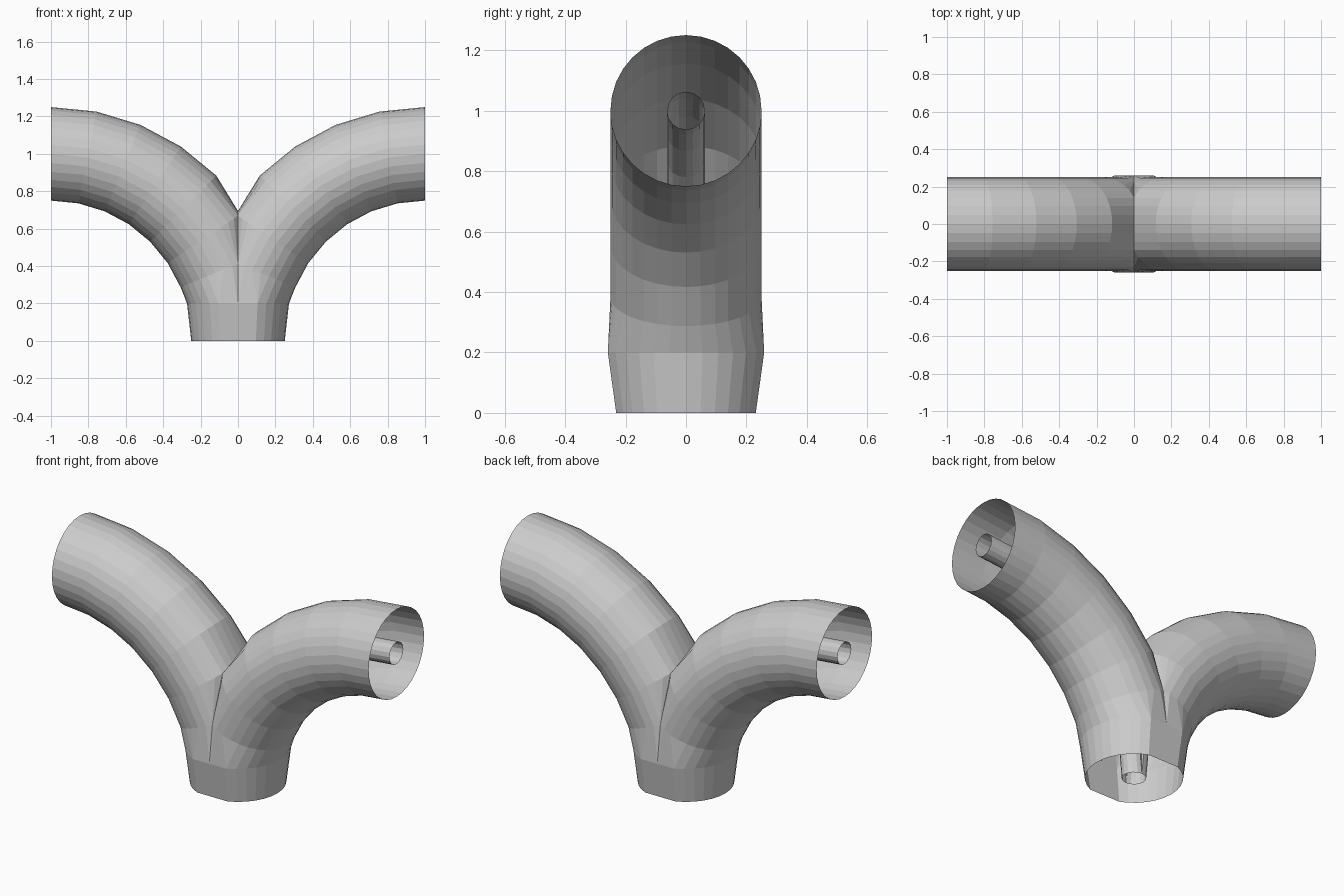
import bpy, bmesh
from math import sin, cos, radians

if "Cube" in bpy.data.objects:
    bpy.data.objects.remove(bpy.data.objects["Cube"])

R = 0.25          # outer pipe radius
STEP = 11.25      # bend angle per ring and side angle of the 32-sided pipe


def bend_point(side, theta, a, r):
    """Point on a quarter bend about (1, 0, 0); theta 90 = base, 0 = arm end."""
    rad = 1 - r * cos(radians(a))
    x = max(0.0, 1 - rad * sin(radians(theta)))
    return (side * x, r * sin(radians(a)), rad * cos(radians(theta)))


def add_face(bm, pts, side):
    """Add a face, dropping repeated points and faces inside the seam plane."""
    out = []
    for p in pts:
        if all(sum((u - v) ** 2 for u, v in zip(p, q)) > 1e-10 for q in out):
            out.append(p)
    if len(out) < 3 or all(abs(p[0]) < 1e-6 for p in out):
        return
    if side < 0:
        out.reverse()
    bm.faces.new([bm.verts.new(p) for p in out])


def finish(bm, name):
    bmesh.ops.remove_doubles(bm, verts=bm.verts, dist=1e-4)
    bmesh.ops.recalc_face_normals(bm, faces=bm.faces)
    me = bpy.data.meshes.new(name)
    bm.to_mesh(me)
    bm.free()
    bpy.context.collection.objects.link(bpy.data.objects.new(name, me))


def collar_point(side, j, z, sx, sy):
    """Collar ring: round at the sides, flat across front and back."""
    k, s = abs(j), (1 if j > 0 else -1)
    k = k if k <= 6 else (6 if k <= 8 else 7)
    a = radians(min(k, 6) * STEP)
    x = 0.0 if k == 7 else R * cos(a) * sx
    return (side * x, s * R * sin(a) * sy, z)


def outer_point(side, row, j):
    if row == 0:
        return collar_point(side, j, 0.0, 1, 1)
    if row == 1:
        return collar_point(side, j, 0.2, 1.09, 1.12)
    if row == 2:                       # first bend ring stops at the seam
        j = max(-10, min(10, j))
        p = bend_point(side, 67.5, j * STEP, R)
        return (0.0, p[1], 0.415) if abs(j) == 10 else p
    return bend_point(side, 67.5 - (row - 2) * STEP, j * STEP, R)


# outer forked pipe: collar, crotch webs and two bent arms
bm = bmesh.new()
limits = [10, 10, 13] + [16] * 5
for side in (1, -1):
    for row, lim in enumerate(limits):
        for j in range(-lim, lim):
            add_face(bm, [outer_point(side, row, j), outer_point(side, row, j + 1),
                          outer_point(side, row + 1, j + 1), outer_point(side, row + 1, j)], side)
finish(bm, "outer_forked_pipe")

# thin inner pipe following the same bends
bm = bmesh.new()
for side in (1, -1):
    for row in range(8):
        t0, t1 = 90 - row * STEP, 90 - (row + 1) * STEP
        for j in range(16):
            a, b = j * 22.5, (j + 1) * 22.5
            add_face(bm, [bend_point(side, t0, a, R / 4), bend_point(side, t0, b, R / 4),
                          bend_point(side, t1, b, R / 4), bend_point(side, t1, a, R / 4)], side)
finish(bm, "inner_forked_pipe")
